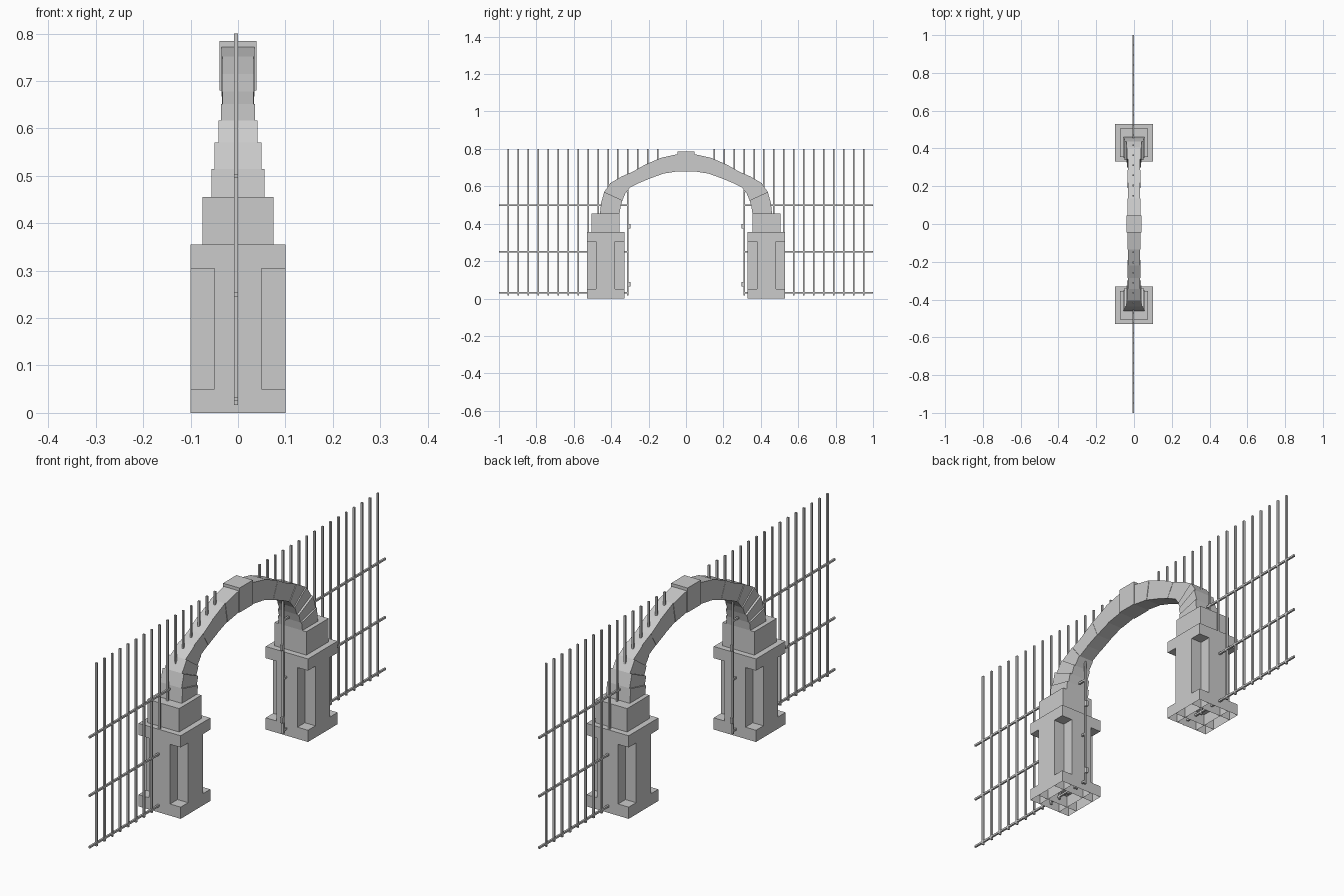
import bpy, bmesh

if "Cube" in bpy.data.objects:
    bpy.data.objects.remove(bpy.data.objects["Cube"])

FENCE_X = -0.004
PILLAR_Y = 0.43


def finish(name, bm):
    bmesh.ops.recalc_face_normals(bm, faces=bm.faces)
    mesh = bpy.data.meshes.new(name)
    bm.to_mesh(mesh)
    bm.free()
    ob = bpy.data.objects.new(name, mesh)
    bpy.context.collection.objects.link(ob)
    return ob


def add_box(bm, x0, x1, y0, y1, z0, z1, open_bottom=False):
    v = [bm.verts.new((x, y, z)) for z in (z0, z1)
         for x, y in ((x0, y0), (x1, y0), (x1, y1), (x0, y1))]
    faces = [(4, 5, 6, 7), (0, 1, 5, 4), (1, 2, 6, 5), (2, 3, 7, 6), (3, 0, 4, 7)]
    if not open_bottom:
        faces.append((3, 2, 1, 0))
    for f in faces:
        bm.faces.new([v[i] for i in f])


def square(bm, cy, half, z0, z1):
    add_box(bm, -half, half, cy - half, cy + half, z0, z1)


# arch joints from keystone to springing: inner y, z, outer y, z
JOINTS = [(.045, .68, .045, .772), (.12, .668, .135, .752), (.19, .643, .22, .715),
          (.25, .618, .285, .678), (.30, .593, .345, .652), (.325, .56, .405, .617),
          (.34, .525, .437, .57), (.35, .49, .453, .515), (.355, .455, .46, .455)]
HALF_WIDTHS = [.035, .033, .034, .033, .036, .041, .05, .056]

for s, side in ((-1, "front"), (1, "back")):
    cy = s * PILLAR_Y

    # hollow plinth, divided into open cells underneath
    bm = bmesh.new()
    cuts = (-.1, -.05, .05, .1)
    for i in range(3):
        for j in range(3):
            add_box(bm, cuts[i], cuts[i + 1], cy + cuts[j], cy + cuts[j + 1], 0, .05, True)
    bmesh.ops.remove_doubles(bm, verts=bm.verts, dist=1e-4)
    finish(side + "_pillar_plinth", bm)

    # shaft with notched corners
    bm = bmesh.new()
    a, b = .1, .05
    outline = [(a, -b), (a, b), (b, b), (b, a), (-b, a), (-b, b),
               (-a, b), (-a, -b), (-b, -b), (-b, -a), (b, -a), (b, -b)]
    face = bm.faces.new([bm.verts.new((x, cy + y, .05)) for x, y in outline])
    ext = bmesh.ops.extrude_face_region(bm, geom=[face])["geom"]
    bmesh.ops.translate(bm, vec=(0, 0, .255),
                        verts=[g for g in ext if isinstance(g, bmesh.types.BMVert)])
    finish(side + "_pillar_shaft", bm)

    # cap and springer block
    bm = bmesh.new()
    square(bm, cy, .1, .305, .355)
    finish(side + "_pillar_cap", bm)
    bm = bmesh.new()
    square(bm, cy, .075, .355, .455)
    finish(side + "_springer_block", bm)

    # wedge stones of the arch
    bm = bmesh.new()
    for p, q, w in zip(JOINTS, JOINTS[1:], HALF_WIDTHS):
        prof = [(p[0], p[1]), (p[2], p[3]), (q[2], q[3]), (q[0], q[1])]
        l, r = [[bm.verts.new((x, s * y, z)) for y, z in prof] for x in (-w, w)]
        bm.faces.new(l)
        bm.faces.new(r[::-1])
        for i in range(4):
            j = (i + 1) % 4
            bm.faces.new((l[i], r[i], r[j], l[j]))
    finish(side + "_arch_stones", bm)

    # upright fence bars; those over the opening start inside the arch
    bm = bmesh.new()
    t = .004
    for k in range(16):
        y = .95 - .0533 * k
        z0 = .017 if k < 13 else (.655, .68, .70)[k - 13]
        add_box(bm, FENCE_X - t, FENCE_X + t, s * y - t, s * y + t, z0, .8)
    finish(side + "_fence_bars", bm)

    # horizontal rails
    bm = bmesh.new()
    for z in (.03, .25, .5):
        y0, y1 = sorted((s * 1.0, s * .31))
        add_box(bm, FENCE_X - t, FENCE_X + t, y0, y1, z - .004, z + .004)
    finish(side + "_fence_rails", bm)

    # gate hinges on the innermost bar
    bm = bmesh.new()
    for z in (.077, .387):
        add_box(bm, FENCE_X - .005, FENCE_X + .005, s * .304 - .007, s * .304 + .007,
                z - .012, z + .012)
    finish(side + "_hinges", bm)

# keystone
bm = bmesh.new()
add_box(bm, -.039, .039, -.045, .045, .68, .785)
finish("keystone", bm)
